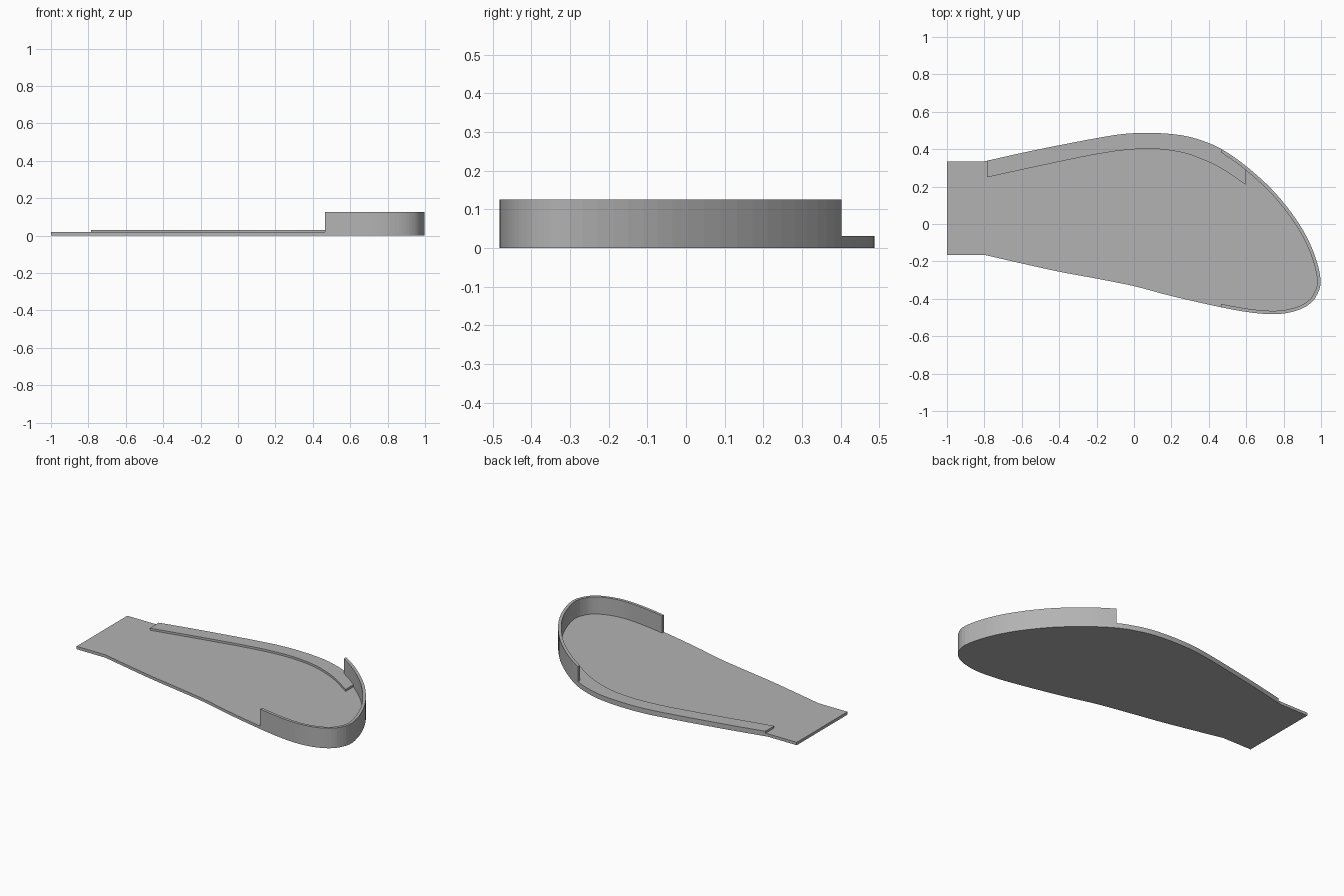
import bpy
import bmesh
from mathutils import Vector

cube = bpy.data.objects.get("Cube")
if cube:
    bpy.data.objects.remove(cube, do_unlink=True)

grey = bpy.data.materials.new("plain grey")
grey.use_nodes = True
grey.diffuse_color = (0.45, 0.45, 0.45, 1)
grey.node_tree.nodes["Principled BSDF"].inputs["Base Color"].default_value = (0.45, 0.45, 0.45, 1)

BASE_TOP, STRIP_TOP, WALL_TOP = 0.018, 0.031, 0.125
WALL_START, STRIP_START, STRIP_END = 0.465, -0.785, 0.595
WALL_THICKNESS = 0.018


def smooth_path(points, steps=4):
    """Catmull-Rom curve through the given points."""
    p = [Vector(q) for q in points]
    p = [2 * p[0] - p[1]] + p + [2 * p[-1] - p[-2]]
    path = []
    for a, b, c, d in zip(p, p[1:], p[2:], p[3:]):
        for i in range(steps):
            t = i / steps
            path.append(0.5 * (2 * b + (c - a) * t + (2 * a - 5 * b + 4 * c - d) * t ** 2
                               + (3 * b - a - 3 * c + d) * t ** 3))
    return path + [p[-2]]


def finish(name, bm):
    bmesh.ops.recalc_face_normals(bm, faces=bm.faces)
    mesh = bpy.data.meshes.new(name)
    bm.to_mesh(mesh)
    bm.free()
    mesh.materials.append(grey)
    obj = bpy.data.objects.new(name, mesh)
    bpy.context.collection.objects.link(obj)
    return obj


def slab(name, outline, low, high):
    """Flat outline raised into a plate."""
    bm = bmesh.new()
    face = bm.faces.new([bm.verts.new((q.x, q.y, low)) for q in outline])
    raised = bmesh.ops.extrude_face_region(bm, geom=[face], use_keep_orig=True)["geom"]
    verts = [g for g in raised if isinstance(g, bmesh.types.BMVert)]
    bmesh.ops.translate(bm, verts=verts, vec=(0, 0, high - low))
    return finish(name, bm)


def band(name, outer, inner, low, high):
    """Rectangular section carried along two matching edges."""
    bm = bmesh.new()
    rings = [[bm.verts.new((q.x, q.y, z)) for q, z in ((o, low), (o, high), (i, high), (i, low))]
             for o, i in zip(outer, inner)]
    for a, b in zip(rings, rings[1:]):
        for k in range(4):
            n = (k + 1) % 4
            bm.faces.new((a[k], a[n], b[n], b[k]))
    bm.faces.new(rings[0])
    bm.faces.new(rings[-1])
    return finish(name, bm)


# Rounded edge from the back of the neck, round the toe, to the front of the neck
edge = smooth_path([
    (-0.80, 0.335), (-0.6, 0.38), (-0.4, 0.421), (-0.2, 0.459), (-0.05, 0.482),
    (0.1, 0.487), (0.25, 0.475), (0.36, 0.447), (0.465, 0.402), (0.595, 0.313),
    (0.75, 0.172), (0.88, 0.005), (0.96, -0.15), (0.998, -0.3), (0.975, -0.385),
    (0.93, -0.434), (0.86, -0.466), (0.76, -0.482), (0.63, -0.474), (0.465, -0.445),
    (0.2, -0.385), (0.0, -0.332), (-0.2, -0.292), (-0.4, -0.255), (-0.6, -0.211),
    (-0.80, -0.165)])

# Base plate with its square neck
slab("base_plate", edge + [Vector((-1, -0.165)), Vector((-1, 0.335))], 0, BASE_TOP)

# Tall wall round the toe
outer = [q for q in edge if q.x > WALL_START - 0.001]
inner = []
for i, q in enumerate(outer):
    along = (outer[min(i + 1, len(outer) - 1)] - outer[max(i - 1, 0)]).normalized()
    inner.append(q + WALL_THICKNESS * Vector((along.y, -along.x)))
for i in (0, -1):
    inner[i] = Vector((WALL_START, outer[i].y + (WALL_THICKNESS if i else -WALL_THICKNESS)))
band("toe_wall", outer, inner, BASE_TOP, WALL_TOP)

# Low raised strip along the back edge
strip_outer = [Vector((STRIP_START, 0.338))]
strip_outer += [q for q in edge if q.y > 0.3 and STRIP_START < q.x < STRIP_END + 0.001]
strip_inner = smooth_path([
    (STRIP_START, 0.25), (-0.4, 0.333), (-0.2, 0.373), (-0.05, 0.395), (0.1, 0.402),
    (0.25, 0.384), (0.36, 0.348), (0.465, 0.298), (STRIP_END, 0.212)])
slab("edge_strip", strip_outer + strip_inner[::-1], BASE_TOP, STRIP_TOP)
